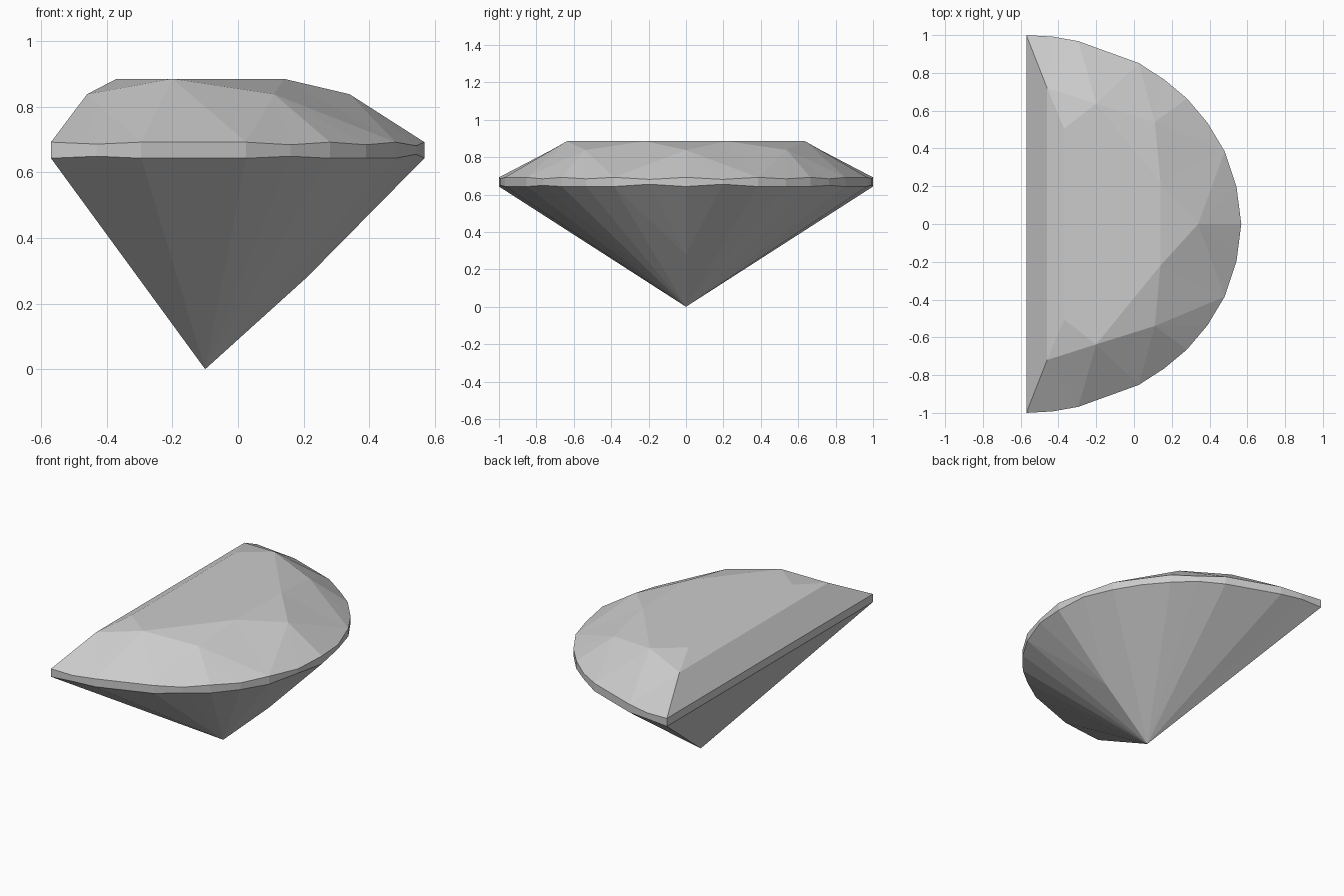
import bpy, bmesh

if "Cube" in bpy.data.objects:
    bpy.data.objects.remove(bpy.data.objects["Cube"])

# Half of the girdle outline: x, y, top z, bottom z (from back corner to the nose)
RIM = [(-.57, 1.0, .692, .643), (-.43, .992, .686, .649), (-.295, .968, .692, .643),
       (.025, .852, .692, .643), (.16, .765, .684, .649), (.28, .665, .692, .643),
       (.39, .535, .684, .643), (.48, .385, .692, .643), (.543, .195, .681, .655),
       (.568, 0, .692, .643)]

bm = bmesh.new()
points = {}


def vert(co):
    """Reuse a vertex when the same place is asked for again."""
    key = tuple(round(c, 4) for c in co)
    if key not in points:
        points[key] = bm.verts.new(key)
    return points[key]


def face(*cos):
    bm.faces.new([vert(c) for c in cos])


def fan(tip, edge):
    for a, b in zip(edge, edge[1:]):
        face(tip, a, b)


corners = {}
for s in (1, -1):
    def m(x, y, z):
        return (x, y * s, z)
    top = [m(x, y, t) for x, y, t, b in RIM]
    low = [m(x, y, b) for x, y, t, b in RIM]
    # crown: three table corners and three lower star points
    ta, tb, tc = m(-.37, .505, .885), m(-.2, .637, .885), m(.14, .22, .885)
    sa, sb, sc = m(-.46, .72, .838), m(.11, .54, .838), (.34, 0, .838)
    face(ta, sa, tb)
    face(tb, sb, tc)
    fan(sa, top[0:3])
    face(sa, top[2], tb)
    face(tb, top[2], top[3])
    face(tb, top[3], sb)
    fan(sb, top[3:6])
    fan(sb, top[5:8])
    face(sb, top[7], tc)
    face(tc, top[7], sc)
    fan(sc, top[7:10])
    # girdle band
    for i in range(len(RIM) - 1):
        face(top[i], low[i], low[i + 1], top[i + 1])
    # pavilion facets, with a small kite below the nose
    culet, keel = (-.1, 0, 0), (.21, 0, .28)
    fan(culet, low[0:8])
    face(culet, low[7], keel)
    fan(keel, low[7:10])
    corners[s] = (ta, tb, tc, sa, sc, top[0], low[0])

# facets that cross the mirror plane
(ta, tb, tc, sa, sc, t0, l0), (ua, ub, uc, va, _, u0, m0) = corners[1], corners[-1]
face(ta, tb, tc, uc, ub, ua)
face(tc, sc, uc)
face(sa, ta, ua, va)
face(t0, sa, va, u0)
face(l0, t0, u0, m0)
face(culet, l0, m0)

bmesh.ops.recalc_face_normals(bm, faces=bm.faces[:])
mesh = bpy.data.meshes.new("cut_gem")
bm.to_mesh(mesh)
bm.free()

# plain grey gem material
grey = bpy.data.materials.new("light_grey")
grey.diffuse_color = (.6, .6, .6, 1)
grey.use_nodes = True
grey.node_tree.nodes["Principled BSDF"].inputs["Base Color"].default_value = grey.diffuse_color
mesh.materials.append(grey)
gem = bpy.data.objects.new("cut_gem", mesh)
bpy.context.collection.objects.link(gem)
